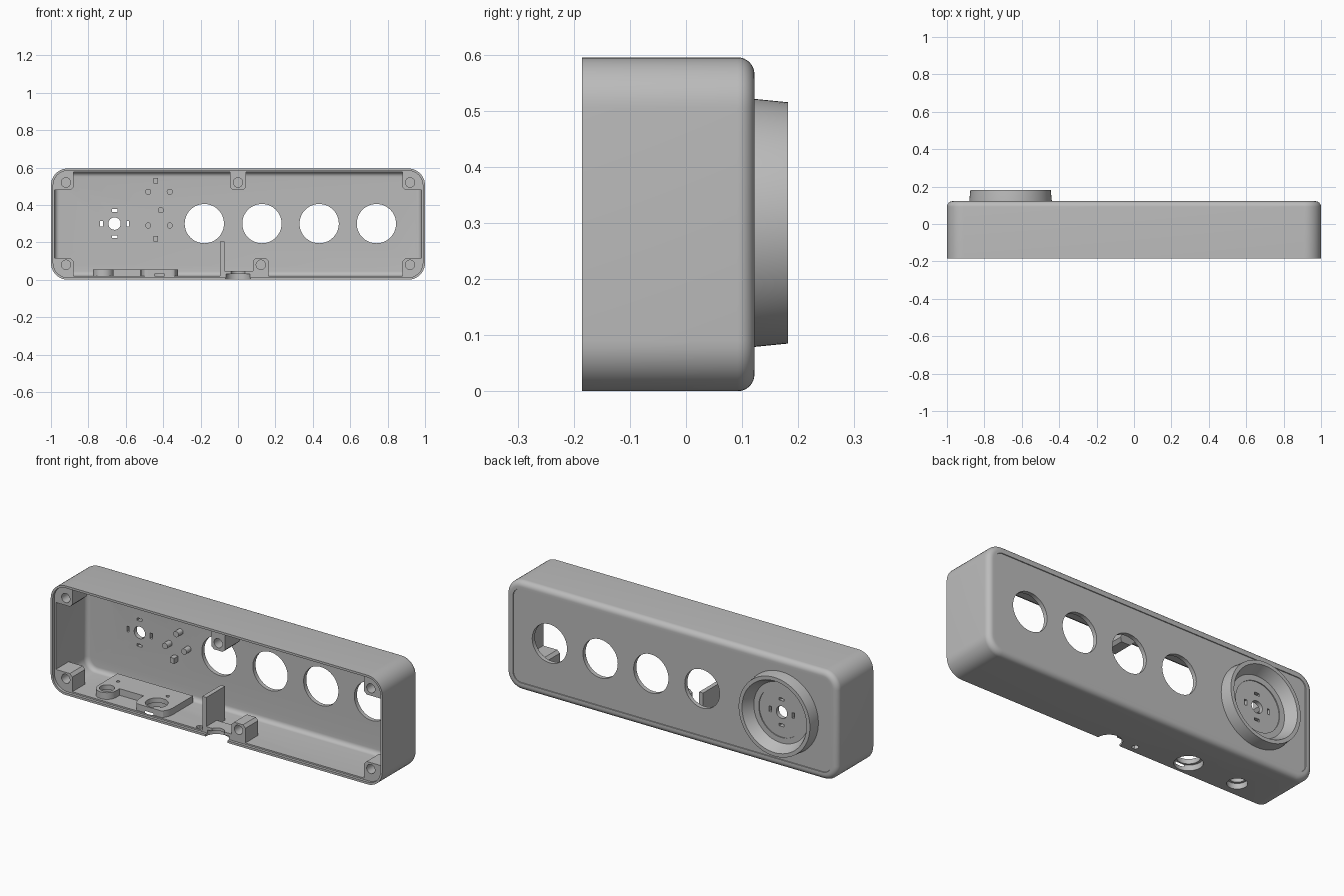
import bpy, bmesh
from math import sin, cos, pi, radians

if "Cube" in bpy.data.objects:
    bpy.data.objects.remove(bpy.data.objects["Cube"])

grey = bpy.data.materials.new("plain grey")
grey.use_nodes = True
GREY = (0.5, 0.5, 0.5, 1)
grey.diffuse_color = GREY
grey.node_tree.nodes["Principled BSDF"].inputs["Base Color"].default_value = GREY

MID = 0.2975          # height of the case centre
FRONT, RIM = -0.185, -0.17


def arc(cx, cy, r, a0, a1, n):
    """Points on an arc, angles in degrees."""
    angles = [radians(a0 + (a1 - a0) * i / n) for i in range(n + 1)]
    return [(cx + r * cos(a), cy + r * sin(a)) for a in angles]


def circle(cx, cy, r, n=48):
    return arc(cx, cy, r, 0, 360, n)[:-1]


def rect(x0, x1, y0, y1):
    return [(x0, y0), (x1, y0), (x1, y1), (x0, y1)]


def loft(name, rings, closed=False):
    """Skin a series of equal rings; cap the ends or join them in a loop."""
    bm = bmesh.new()
    vs = [[bm.verts.new(p) for p in ring] for ring in rings]
    pairs = list(zip(vs, vs[1:])) + ([(vs[-1], vs[0])] if closed else [])
    for a, b in pairs:
        for i in range(len(a)):
            j = (i + 1) % len(a)
            bm.faces.new((a[i], a[j], b[j], b[i]))
    if not closed:
        bm.faces.new(vs[0])
        bm.faces.new(vs[-1])
    bmesh.ops.recalc_face_normals(bm, faces=bm.faces)
    mesh = bpy.data.meshes.new(name)
    bm.to_mesh(mesh)
    bm.free()
    mesh.materials.append(grey)
    ob = bpy.data.objects.new(name, mesh)
    bpy.context.collection.objects.link(ob)
    return ob


def along_y(name, pts, y0, y1):
    return loft(name, [[(x, y, z) for x, z in pts] for y in (y0, y1)])


def along_z(name, pts, z0, z1):
    return loft(name, [[(x, y, z) for x, y in pts] for z in (z0, z1)])


def cut(targets, cutters):
    """Subtract the cutters from each target, then discard them."""
    for ob in targets:
        bpy.context.view_layer.objects.active = ob
        for c in cutters:
            mod = ob.modifiers.new("cut", 'BOOLEAN')
            mod.operation = 'DIFFERENCE'
            mod.solver = 'EXACT'
            mod.object = c
            bpy.ops.object.modifier_apply(modifier=mod.name)
    for c in cutters:
        bpy.data.objects.remove(c)


def case_ring(inset, y):
    """Rounded rectangle outline of the case at depth y."""
    r = max(0.09 - inset, 0.02)
    hx, hz = 1 - inset - r, MID - inset - r
    pts = []
    for sx, sz, a in ((1, 1, 0), (-1, 1, 90), (-1, -1, 180), (1, -1, 270)):
        pts += arc(sx * hx, MID + sz * hz, r, a, a + 90, 10)
    return [(x, y, z) for x, z in pts]


# Hollow case: inside fillet, stepped rim, outside fillet, recessed back panel
profile = arc(0.045, 0.07, 0.025, 90, 180, 6)
profile += [(0.02, RIM), (0.012, RIM), (0.012, FRONT), (0, FRONT)]
profile += arc(0.03, 0.092, 0.03, 180, 90, 8)
profile += [(0.042, 0.122), (0.043, 0.118)]
case = loft("case", [case_ring(i, y) for i, y in profile])

# Round windows
cut([case], [along_y("cutter", circle(x, 0.3, 0.105, 64), 0, 0.2)
             for x in (-0.18, 0.128, 0.434, 0.74)])

# Shaft hole with four slots around it
DX, DZ = -0.66, 0.3
cutters = [along_y("cutter", circle(DX, DZ, 0.033), 0, 0.2)]
for s in (-1, 1):
    x, z = DX + s * 0.07, DZ + s * 0.07
    cutters.append(along_y("cutter", rect(x - 0.007, x + 0.007, DZ - 0.015, DZ + 0.015), 0, 0.2))
    cutters.append(along_y("cutter", rect(DX - 0.015, DX + 0.015, z - 0.007, z + 0.007), 0, 0.2))
cut([case], cutters)

# Dished dial ring on the back
dish = [(0.221, 0.11), (0.221, 0.122), (0.215, 0.182), (0.195, 0.182),
        (0.165, 0.123), (0.135, 0.123), (0.135, 0.11)]
loft("dial_ring", [[(x, y, z) for x, z in circle(DX, DZ, r, 72)] for r, y in dish], closed=True)

# Socket plate on the floor with two lobes
HY = -0.1
plate = arc(-0.72, HY, 0.055, 180, 360, 16) + [(-0.665, -0.07), (-0.52, -0.07)]
plate += [(x, max(y, -0.165)) for x, y in arc(-0.42, HY, 0.1, 180, 360, 24)]
plate += [(-0.32, 0.07), (-0.775, 0.07)]
socket_plate = along_z("socket_plate", plate, 0.012, 0.056)
cutters = []
for x, r_low, r_top in ((-0.72, 0.05, 0.038), (-0.42, 0.07, 0.057)):
    cutters.append(along_z("cutter", circle(x, HY, r_low), -0.05, 0.03))
    cutters.append(along_z("cutter", circle(x, HY, r_top), -0.04, 0.1))
    cutters.append(along_z("cutter", circle(x, HY + 0.095, 0.009, 16), 0.03, 0.1))
cut([case, socket_plate], cutters)

# Cable outlet: foot with a stepped half-round notch, small hole beside it
foot = along_z("cable_foot", rect(-0.095, 0.085, RIM, -0.08), 0.012, 0.046)
cut([case, foot], [along_z("cutter", circle(0, FRONT, 0.066), -0.05, 0.03),
                   along_z("cutter", circle(0, FRONT, 0.04), -0.04, 0.1)])
cut([case], [along_z("cutter", circle(-0.13, -0.145, 0.018, 6), -0.05, 0.05)])

# Upright divider
along_y("divider", rect(-0.096, -0.072, 0.012, 0.205), RIM, -0.01)


def boss(name, pts, hx, hz, upper):
    """Screw boss; upper ones slope back towards the wall."""
    low = min(z for x, z in pts)
    back = [(x, -0.06 + (0.8 * (z - low) if upper else 0), z) for x, z in pts]
    ob = loft(name, [[(x, RIM, z) for x, z in pts], back])
    cut([ob], [along_y("cutter", circle(hx, hz, 0.025, 32), -0.3, -0.09)])


# Four corner bosses, mirrored
corner = [(0.88, 0.008)] + arc(0.91, 0.09, 0.082, 270, 360, 8)
corner += [(0.992, 0.115), (0.895, 0.115), (0.88, 0.1)]
for sx, side in ((1, "left"), (-1, "right")):
    for up, level in ((False, "lower"), (True, "upper")):
        pts = [(sx * x, 2 * MID - z if up else z) for x, z in corner]
        boss(f"{level}_{side}_boss", pts, sx * 0.92, 0.52 if up else 0.08, up)

# Middle bosses
def middle_pts(cx):
    return [(cx - 0.042, 0.008), (cx + 0.042, 0.008), (cx + 0.042, 0.1),
            (cx + 0.027, 0.115), (cx - 0.027, 0.115), (cx - 0.042, 0.1)]


boss("lower_middle_boss", middle_pts(0.122), 0.122, 0.08, False)
boss("upper_middle_boss", [(x, 2 * MID - z) for x, z in middle_pts(0)], 0, 0.52, True)

# Small pegs and clips on the inside of the back wall
pegs = [(x, z) for x in (-0.48, -0.365) for z in (0.29, 0.47)] + [(-0.413, 0.372)]
for i, (x, z) in enumerate(pegs):
    along_y(f"peg_{i + 1}", circle(x, z, 0.016, 24), 0.055, 0.1)
for i, z in enumerate((0.22, 0.53)):
    along_y(f"clip_{i + 1}", rect(-0.453, -0.427, z - 0.015, z + 0.015), 0.06, 0.1)

# Smooth the rounded faces, keep hard edges
bpy.ops.object.select_all(action='DESELECT')
for ob in bpy.context.collection.objects:
    if ob.type == 'MESH' and grey.name in ob.data.materials:
        ob.select_set(True)
        bpy.context.view_layer.objects.active = ob
bpy.ops.object.shade_smooth_by_angle(angle=radians(30))
